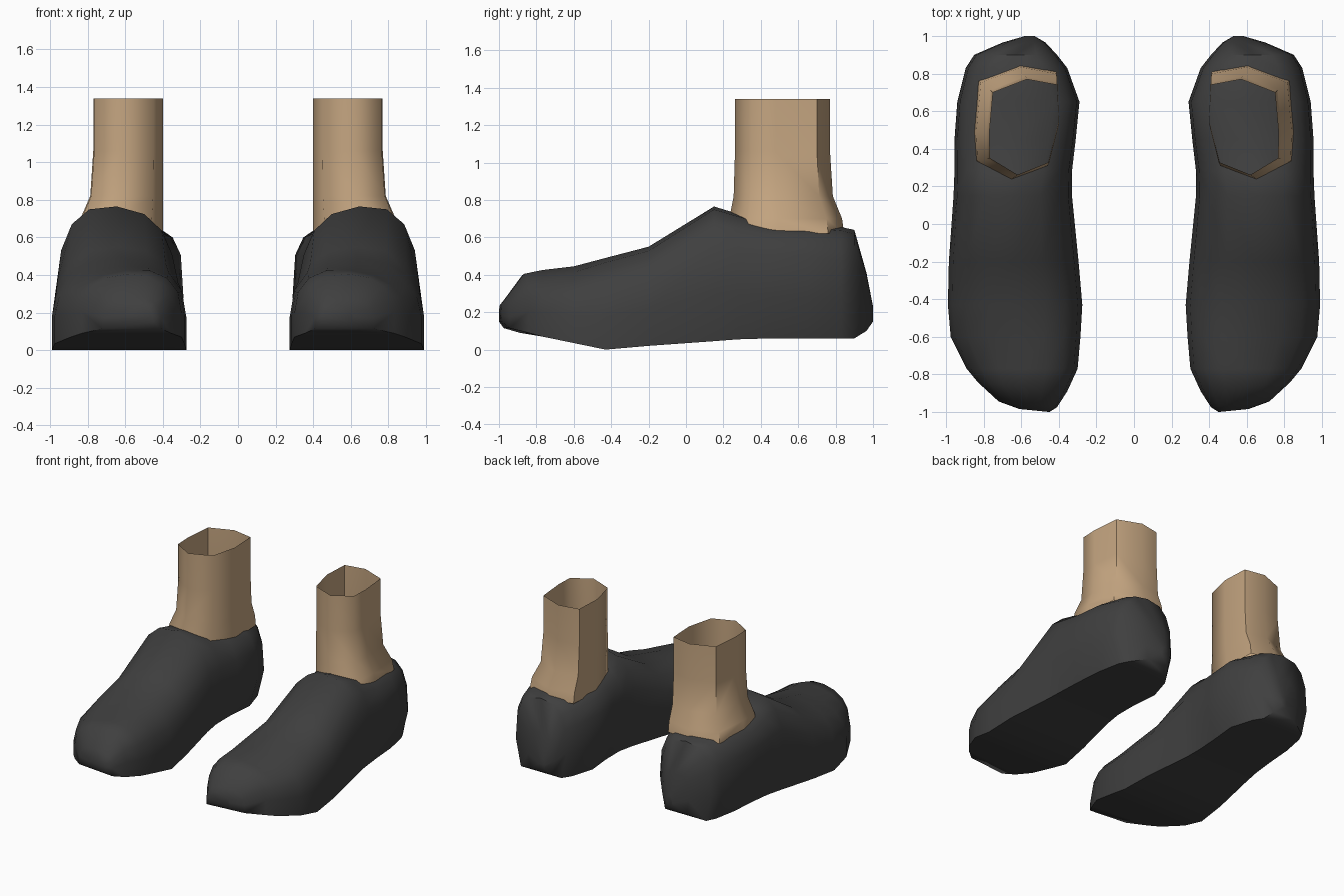
import bpy, bmesh, math

if "Cube" in bpy.data.objects:
    bpy.data.objects.remove(bpy.data.objects["Cube"])


def material(name, rgb):
    m = bpy.data.materials.new(name)
    m.diffuse_color = (*rgb, 1)
    m.use_nodes = True
    m.node_tree.nodes["Principled BSDF"].inputs["Base Color"].default_value = m.diffuse_color
    return m


def loft(name, rings, mat, caps, angle):
    """Skin closed rings, then mirror the part to the other foot."""
    bm = bmesh.new()
    loops = [[bm.verts.new(p) for p in ring] for ring in rings]
    n = len(loops[0])
    for a, b in zip(loops, loops[1:]):
        for i in range(n):
            j = (i + 1) % n
            bm.faces.new((a[i], a[j], b[j], b[i]))
    if caps:
        bm.faces.new(loops[0])
        bm.faces.new(loops[-1])
    bmesh.ops.recalc_face_normals(bm, faces=bm.faces)
    me = bpy.data.meshes.new(name)
    bm.to_mesh(me)
    bm.free()
    me.materials.append(mat)
    ob = bpy.data.objects.new(name, me)
    bpy.context.collection.objects.link(ob)
    ob.modifiers.new("other_foot", 'MIRROR').use_mirror_merge = False
    bpy.context.view_layer.objects.active = ob
    ob.select_set(True)
    bpy.ops.object.shade_smooth_by_angle(angle=math.radians(angle))
    ob.select_set(False)


def bump(y, centre, width):
    return math.exp(-((y - centre) / width) ** 2)


def shoe_ring(y, x0, x1, zb, zt):
    """Flat sole, straight lower sides, rounded upper that is boxier at the collar."""
    cx, w = (x0 + x1) / 2, (x1 - x0) / 2
    zm = zb + 0.36 * (zt - zb)
    power = 2 / (2.3 + 1.3 * bump(y, 0.58, 0.32))
    inset = min(max(0.0875 * (y + 0.3), 0), 0.07, 0.2 * w)
    tilt = 0.03 * bump(y, 0.18, 0.15) - 0.04 * bump(y, -0.68, 0.2)
    skew = 0.1 if y < -0.85 else 0
    ring = [(x0 + inset, zb), (x1 - inset, zb)]
    for k in range(9):
        t = math.pi * k / 8
        u = math.copysign(abs(math.cos(t)) ** power, math.cos(t))
        v = max(math.sin(t), 0) ** power
        ring.append((cx + w * u, zm + (zt - zm) * v + tilt * u * v))
    return [(x, y + skew * (x - x0), z) for x, z in ring]


dark = material("dark_grey", (0.05, 0.05, 0.05))
skin = material("tan", (0.56, 0.38, 0.22))

# Shoe sections, toe to heel: y, inner x, outer x, bottom, top
sections = [
    (-1.00, 0.45, 0.61, 0.15, 0.24),
    (-0.975, 0.41, 0.72, 0.115, 0.28),
    (-0.89, 0.355, 0.83, 0.09, 0.405),
    (-0.77, 0.30, 0.89, 0.07, 0.425),
    (-0.60, 0.285, 0.975, 0.035, 0.445),
    (-0.43, 0.275, 0.99, 0.0, 0.49),
    (-0.20, 0.295, 0.985, 0.02, 0.55),
    (0.15, 0.33, 0.96, 0.045, 0.765),
    (0.28, 0.33, 0.955, 0.055, 0.725),
    (0.45, 0.31, 0.955, 0.06, 0.68),
    (0.65, 0.29, 0.94, 0.06, 0.67),
    (0.83, 0.355, 0.895, 0.06, 0.655),
    (0.90, 0.41, 0.85, 0.06, 0.64),
    (0.965, 0.47, 0.70, 0.10, 0.41),
    (1.00, 0.53, 0.58, 0.15, 0.23),
]
loft("shoe", [shoe_ring(*s) for s in sections], dark, True, 55)

# Ankle: straight open cuff that flares outward at its base
cuff = [(.41, .74), (.57, .77), (.75, .70), (.77, .48),
        (.765, .35), (.62, .262), (.45, .33), (.40, .53)]


def ankle_ring(z, flare):
    cx, cy, grow = 0.585, 0.516, 1 + 0.22 * flare
    return [(cx + (x - cx) * grow + 0.04 * flare,
             cy + (y - cy) * grow + 0.02 * flare, z) for x, y in cuff]


loft("ankle", [ankle_ring(z, f) for z, f in
               ((0.62, 1), (0.70, 0.85), (0.82, 0.2), (1.06, 0), (1.34, 0))],
     skin, False, 60)
